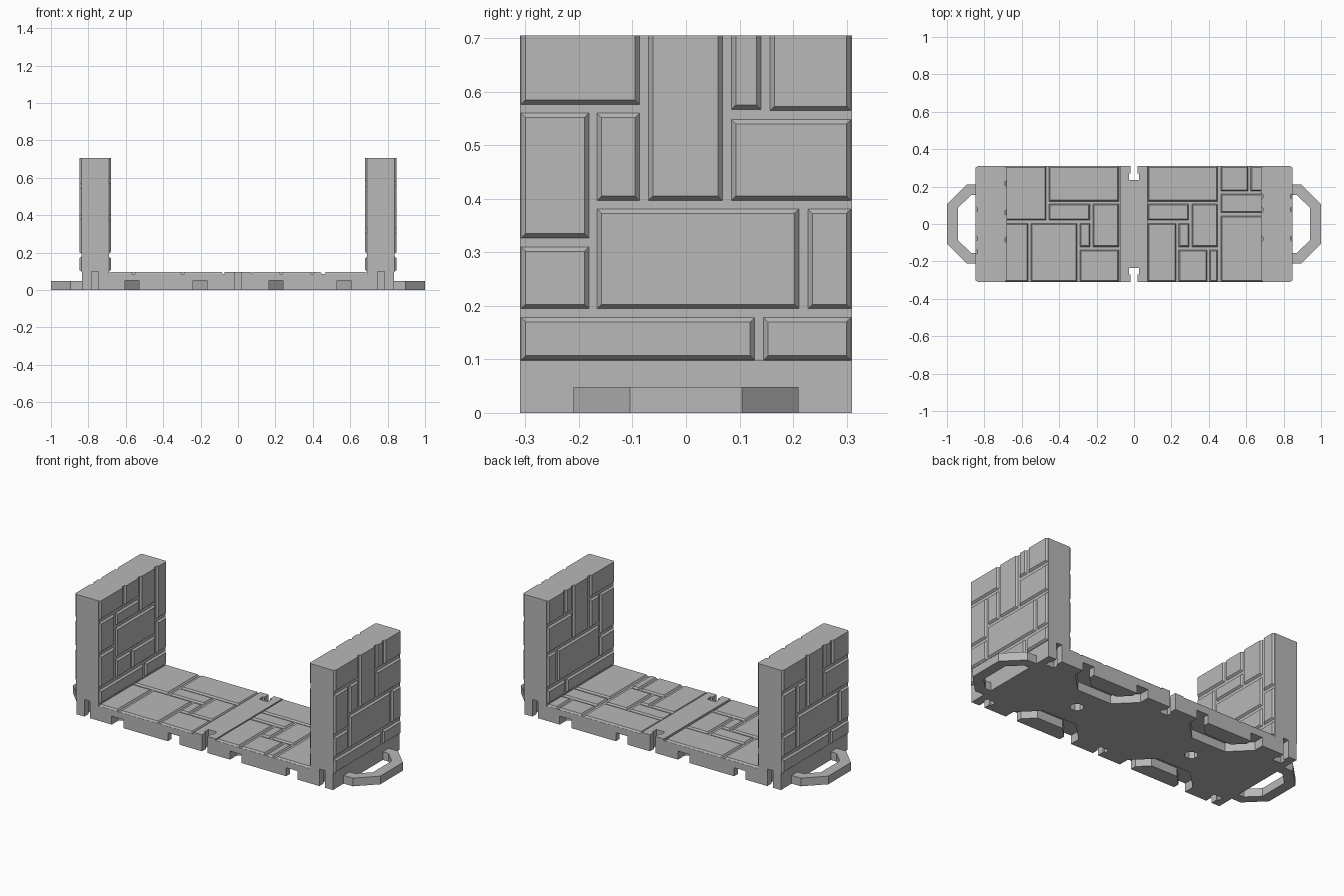
import bpy, bmesh, math
from mathutils import Vector

if "Cube" in bpy.data.objects:
    bpy.data.objects.remove(bpy.data.objects["Cube"], do_unlink=True)

# One plain stone colour
stone = bpy.data.materials.new("grey_stone")
stone.use_nodes = True
grey = (0.48, 0.48, 0.48, 1)
stone.diffuse_color = grey
stone.node_tree.nodes["Principled BSDF"].inputs["Base Color"].default_value = grey

D = 0.31       # half depth
TOP = 0.705    # wall top
FLOOR = 0.097  # floor top


def finish(name, bm):
    bmesh.ops.recalc_face_normals(bm, faces=bm.faces)
    mesh = bpy.data.meshes.new(name)
    bm.to_mesh(mesh)
    bm.free()
    mesh.materials.append(stone)
    ob = bpy.data.objects.new(name, mesh)
    bpy.context.collection.objects.link(ob)
    return ob


def add_prism(bm, pts, offset):
    face = bm.faces.new([bm.verts.new(p) for p in pts])
    ext = bmesh.ops.extrude_face_region(bm, geom=[face])
    moved = [g for g in ext["geom"] if isinstance(g, bmesh.types.BMVert)]
    bmesh.ops.translate(bm, verts=moved, vec=offset)


def flat_prism(bm, pts, z0, z1):
    add_prism(bm, [(x, y, z0) for x, y in pts], (0, 0, z1 - z0))


def loop_outline(outer, inner):
    # Half octagon ring: (distance outwards, sideways) corners, mirrored
    ring = outer + [(d, -t) for d, t in reversed(outer)]
    return ring + [(d, -t) for d, t in inner] + list(reversed(inner))


# U-shaped core of floor and both end walls
half = [(0.072, FLOOR), (0.072, 0.087), (0.69, 0.087), (0.69, TOP),
        (0.838, TOP), (0.838, FLOOR), (0.835, FLOOR), (0.835, 0)]
profile = half + [(-x, z) for x, z in reversed(half)]
bm = bmesh.new()
add_prism(bm, [(x, -D, z) for x, z in profile], (0, 2 * D, 0))
core = finish("floor_and_wall_core", bm)

# Cutters: keyed slots, clip grooves and peg holes
groove = loop_outline([(-0.02, 0.22), (0.06, 0.22), (0.17, 0.11)],
                      [(-0.02, 0.145), (0.035, 0.145), (0.095, 0.085)])
slot = [(0.018, 0.33), (0.018, 0.27), (0.028, 0.27), (0.028, 0.235)]
slot += [(-x, y) for x, y in reversed(slot)]
bm = bmesh.new()
for side in (-1, 1):
    for cx, height in ((-0.765, 0.1), (0, 0.2), (0.765, 0.1)):
        flat_prism(bm, [(cx + x, side * y) for x, y in slot], -0.05, height)
    for cx in (-0.385, 0.385):
        flat_prism(bm, [(cx + t, side * (D - d)) for d, t in groove], -0.05, 0.05)
    hole = [(side * 0.385 + 0.036 * math.cos(a * math.pi / 4 + math.pi / 8),
             0.036 * math.sin(a * math.pi / 4 + math.pi / 8)) for a in range(8)]
    flat_prism(bm, hole, -0.05, 0.05)
cutter = finish("slot_cutter", bm)
cutter.hide_render = True
mod = core.modifiers.new("slots", "BOOLEAN")
mod.operation = "DIFFERENCE"
mod.solver = "EXACT"
mod.object = cutter
bpy.context.view_layer.objects.active = core
bpy.ops.object.modifier_apply(modifier=mod.name)
bpy.data.objects.remove(cutter, do_unlink=True)

# Octagonal connector loops at both ends
clip = loop_outline([(-0.005, 0.21), (0.06, 0.21), (0.165, 0.105)],
                    [(-0.005, 0.155), (0.036, 0.155), (0.105, 0.087)])
for side, label in ((1, "left"), (-1, "right")):
    bm = bmesh.new()
    flat_prism(bm, [(side * (0.835 + d), t) for d, t in clip], 0, 0.048)
    finish("connector_loop_" + label, bm)


def stones(name, layout, place, height, inset):
    # Chamfered blocks; edges on the wall top stay square
    bm = bmesh.new()
    for u0, u1, v0, v1 in layout:
        cap = 0 if v1 >= TOP else inset
        low = [(u0, v0), (u1, v0), (u1, v1), (u0, v1)]
        high = [(u0 + inset, v0 + inset), (u1 - inset, v0 + inset),
                (u1 - inset, v1 - cap), (u0 + inset, v1 - cap)]
        a = [bm.verts.new(place(u, v, -0.002)) for u, v in low]
        b = [bm.verts.new(place(u, v, height)) for u, v in high]
        bm.faces.new(a)
        bm.faces.new(b)
        for i in range(4):
            j = (i + 1) % 4
            bm.faces.new((a[i], a[j], b[j], b[i]))
    return finish(name, bm)


# Wall masonry: (y0, y1, z0, z1)
masonry_a = [
    (-D, -0.085, 0.575, TOP), (-0.072, 0.07, 0.395, TOP),
    (0.083, 0.142, 0.565, TOP), (0.155, D, 0.563, TOP),
    (-D, -0.18, 0.325, 0.562), (-0.168, -0.085, 0.395, 0.562),
    (0.083, D, 0.395, 0.55), (-D, -0.18, 0.193, 0.312),
    (-0.168, 0.213, 0.193, 0.383), (0.226, D, 0.193, 0.383),
    (-D, 0.13, FLOOR, 0.18), (0.143, D, FLOOR, 0.18)]
masonry_b = [
    (-D, -0.09, 0.59, TOP), (-0.077, 0.055, 0.59, TOP),
    (0.068, 0.21, 0.5, TOP), (0.223, D, 0.395, TOP),
    (-D, -0.17, 0.395, 0.577), (-0.157, 0.055, 0.5, 0.577),
    (-0.157, 0.21, 0.315, 0.487), (-D, -0.17, 0.193, 0.382),
    (-0.157, -0.02, 0.193, 0.302), (-0.007, 0.21, 0.193, 0.302),
    (0.223, D, 0.193, 0.382), (-D, 0.1, FLOOR, 0.18), (0.113, D, FLOOR, 0.18)]
stones("left_wall_outer_stones", masonry_a,
       lambda u, v, h: Vector((0.838 + h, u, v)), 0.01, 0.01)
stones("left_wall_inner_stones", masonry_a,
       lambda u, v, h: Vector((0.69 - h, u, v)), 0.01, 0.01)
stones("right_wall_outer_stones", masonry_a,
       lambda u, v, h: Vector((-0.838 - h, -u, v)), 0.01, 0.01)
stones("right_wall_inner_stones", masonry_b,
       lambda u, v, h: Vector((-0.69 + h, u, v)), 0.01, 0.01)

# Floor paving: a shared pattern shifted to each half, plus the wall-side slabs
shared = [(0, 0.375, 0.12, D), (0, 0.22, 0.02, 0.108), (0.235, 0.375, -0.123, 0.108),
          (0.165, 0.222, -0.123, 0.005)]
paving = [(u0 + x, u1 + x, v0, v1) for x in (-0.455, 0.073) for u0, u1, v0, v1 in shared]
paving += [
    (-0.69, -0.468, 0.02, D), (-0.69, -0.565, -D, 0.005),
    (-0.552, -0.303, -D, 0.005), (-0.29, -0.08, -D, -0.137),
    (0.073, 0.225, -D, 0.005), (0.238, 0.392, -D, -0.137),
    (0.403, 0.448, -D, -0.137), (0.463, 0.69, -D, 0.045),
    (0.463, 0.69, 0.06, 0.162), (0.463, 0.612, 0.175, D), (0.623, 0.69, 0.175, D)]
stones("floor_paving", paving, lambda u, v, h: Vector((u, v, 0.087 + h)), 0.01, 0.007)
